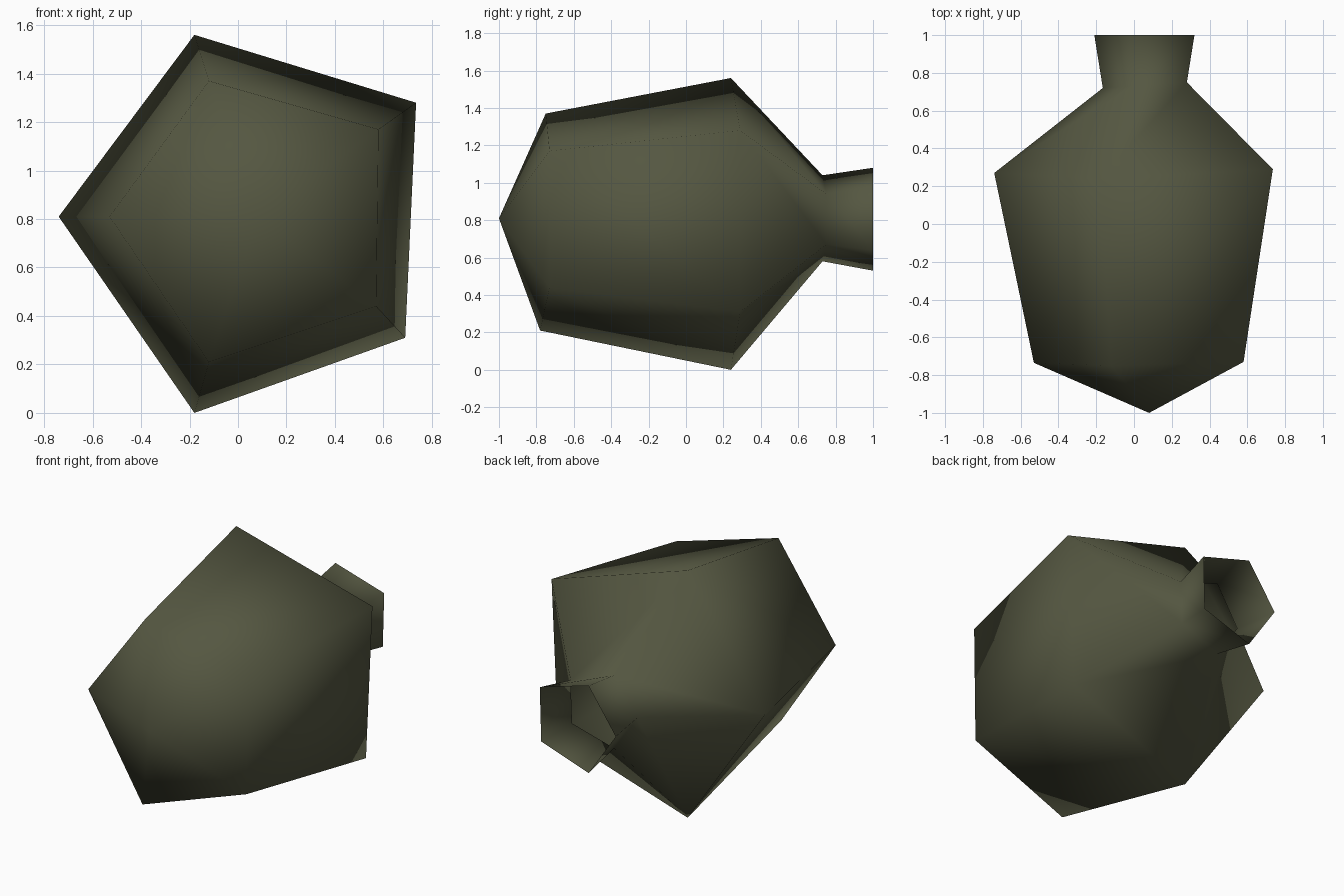
import bpy, bmesh

if "Cube" in bpy.data.objects:
    bpy.data.objects.remove(bpy.data.objects["Cube"])

# one dull olive colour
olive = bpy.data.materials.new("dark olive")
olive.diffuse_color = (0.09, 0.095, 0.053, 1)
olive.use_nodes = True
olive.node_tree.nodes["Principled BSDF"].inputs["Base Color"].default_value = olive.diffuse_color

# five-sided cross-sections from the base to the open mouth:
# left, top, upper right, lower right, bottom
rings = [
    [(-.53, -.735, .81), (-.12, -.75, 1.37), (.58, -.73, 1.17), (.57, -.73, .44), (-.12, -.78, .21)],
    [(-.74, .27, .81), (-.18, .24, 1.56), (.735, .29, 1.28), (.69, .29, .31), (-.18, .24, 0)],
    [(-.165, .72, .81), (-.01, .73, 1.04), (.28, .75, .94), (.27, .75, .67), (-.01, .73, .58)],
    [(-.21, 1, .81), (-.02, 1, 1.08), (.32, 1, .98), (.31, 1, .64), (-.02, 1, .53)],
]

bm = bmesh.new()
loops = [[bm.verts.new(p) for p in ring] for ring in rings]

# pointed base
tip = bm.verts.new((.08, -1, .81))
for i in range(5):
    bm.faces.new((tip, loops[0][i], loops[0][(i + 1) % 5]))

# body, shoulder and flared neck
for a, b in zip(loops, loops[1:]):
    for i in range(5):
        j = (i + 1) % 5
        bm.faces.new((a[i], b[i], b[j], a[j]))

bmesh.ops.recalc_face_normals(bm, faces=bm.faces)
for f in bm.faces:
    f.smooth = True

mesh = bpy.data.meshes.new("jar_body")
bm.to_mesh(mesh)
bm.free()
mesh.materials.append(olive)
bpy.context.collection.objects.link(bpy.data.objects.new("jar_body", mesh))
